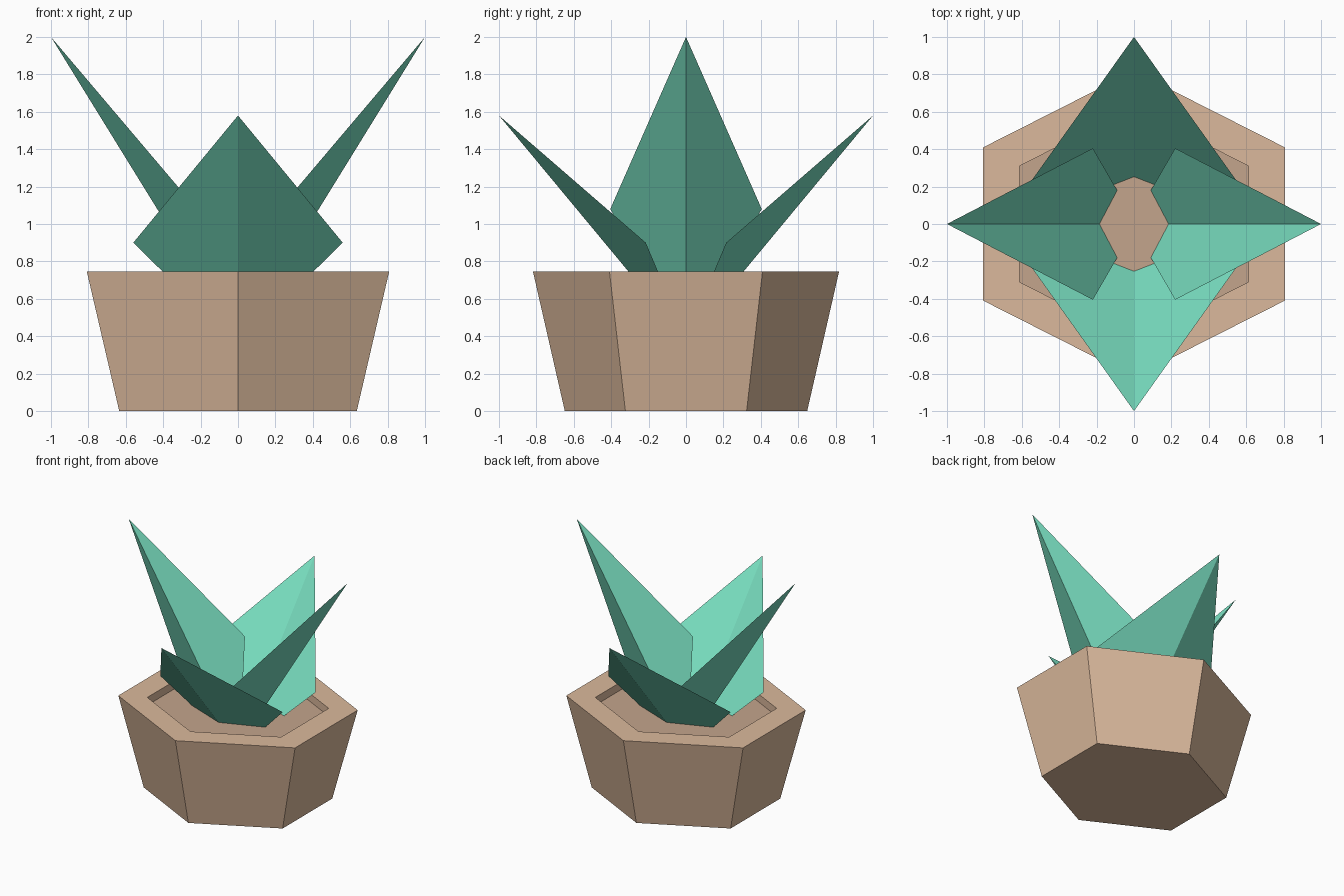
import bpy
import bmesh
from math import sin, cos, radians

if "Cube" in bpy.data.objects:
    bpy.data.objects.remove(bpy.data.objects["Cube"])

SOIL_Z = 0.68


def material(name, rgb):
    mat = bpy.data.materials.new(name)
    mat.diffuse_color = (*rgb, 1)
    mat.use_nodes = True
    mat.node_tree.nodes["Principled BSDF"].inputs["Base Color"].default_value = mat.diffuse_color
    return mat


def make_object(name, bm, mat):
    mesh = bpy.data.meshes.new(name)
    bm.to_mesh(mesh)
    bm.free()
    mesh.materials.append(mat)
    obj = bpy.data.objects.new(name, mesh)
    bpy.context.collection.objects.link(obj)
    return obj


def hex_ring(bm, rx, ry, z):
    """Six-sided ring with corners on the y axis and flats facing +-x."""
    angles = [radians(30 + 60 * i) for i in range(6)]
    return [bm.verts.new((rx * cos(a) / cos(radians(30)), ry * sin(a), z))
            for a in angles]


def leaf(name, tip, wide, base_side, base_mid, axis, sign, mat):
    """Folded leaf: one half-blade mirrored across its crease.
    Points are (outward, sideways, height)."""
    bm = bmesh.new()

    def vert(p, side):
        out, across, z = p[0] * sign, p[1] * side, p[2]
        return bm.verts.new((out, across, z) if axis == 'X' else (across, out, z))

    top, bottom = vert(tip, 1), vert(base_mid, 1)
    for side in (1, -1):
        bm.faces.new((top, vert(wide, side), vert(base_side, side), bottom))
    bmesh.ops.recalc_face_normals(bm, faces=bm.faces)
    # face the inside of the fold upwards
    if sum(f.normal.z for f in bm.faces) < 0:
        bmesh.ops.reverse_faces(bm, faces=bm.faces)
    return make_object(name, bm, mat)


clay = material("clay", (0.708, 0.485, 0.332))
earth = material("earth", (0.552, 0.376, 0.262))
green = material("leaf_green", (0.188, 0.723, 0.521))

# Pot: closed base, tapered wall, flat rim, inner wall down to the soil
bm = bmesh.new()
rings = [hex_ring(bm, *r) for r in ((0.635, 0.648, 0),
                                    (0.808, 0.818, 0.745),
                                    (0.612, 0.62, 0.745),
                                    (0.612, 0.62, SOIL_Z))]
bm.faces.new(rings[0][::-1])
for low, high in zip(rings, rings[1:]):
    for i in range(6):
        j = (i + 1) % 6
        bm.faces.new((low[i], low[j], high[j], high[i]))
make_object("pot", bm, clay)

# Soil
bm = bmesh.new()
bm.faces.new(hex_ring(bm, 0.612, 0.62, SOIL_Z))
make_object("soil", bm, earth)

# Leaves: tall narrow pair at the sides, short broad pair front and back
tall = ((1, 0, 2), (0.22, 0.405, 1.08), (0.09, 0.18, SOIL_Z), (0.185, 0, SOIL_Z))
broad = ((1, 0, 1.58), (0.215, 0.56, 0.9), (0.122, 0.336, SOIL_Z), (0.253, 0, SOIL_Z))
leaf("leaf_right", *tall, 'X', 1, green)
leaf("leaf_left", *tall, 'X', -1, green)
leaf("leaf_back", *broad, 'Y', 1, green)
leaf("leaf_front", *broad, 'Y', -1, green)
